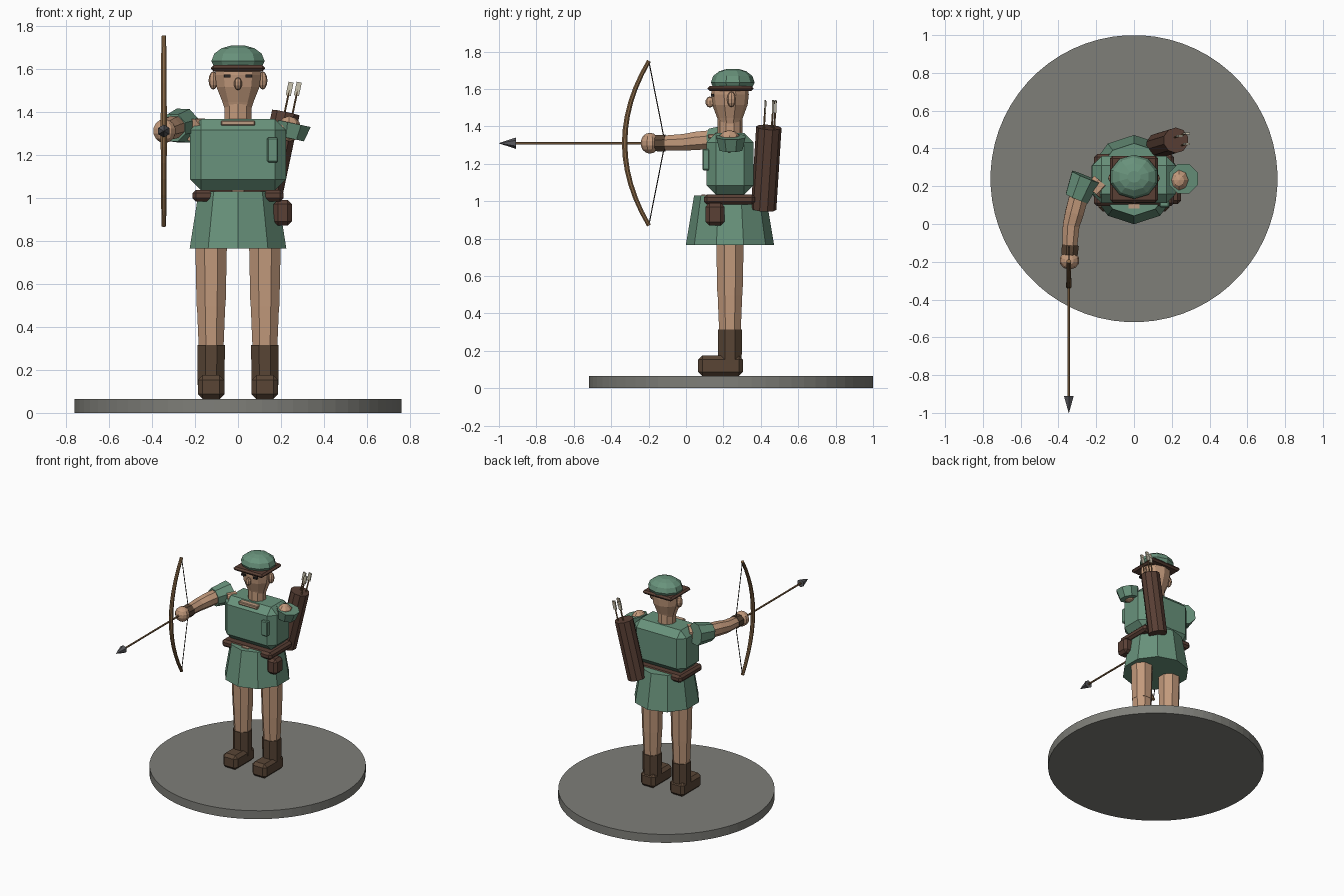
import bpy, bmesh, math
from mathutils import Vector, Matrix

if "Cube" in bpy.data.objects:
    bpy.data.objects.remove(bpy.data.objects["Cube"])


def mat(name, rgb):
    m = bpy.data.materials.new(name)
    m.diffuse_color = (*rgb, 1)
    m.use_nodes = True
    m.node_tree.nodes["Principled BSDF"].inputs["Base Color"].default_value = m.diffuse_color
    return m


GREEN = mat("tunic green", (0.14, 0.29, 0.20))
SKIN = mat("skin", (0.54, 0.32, 0.20))
BOOT = mat("boot brown", (0.10, 0.06, 0.036))
LEATHER = mat("leather", (0.10, 0.05, 0.035))
WOOD = mat("bow wood", (0.24, 0.135, 0.06))
STONE = mat("stone grey", (0.21, 0.21, 0.19))
STEEL = mat("steel", (0.10, 0.10, 0.11))
DARK = mat("dark", (0.025, 0.02, 0.018))
CREAM = mat("feather cream", (0.58, 0.54, 0.42))
TAN = mat("light trim", (0.50, 0.33, 0.22))


def finish(name, bm, material):
    bmesh.ops.recalc_face_normals(bm, faces=bm.faces)
    me = bpy.data.meshes.new(name)
    bm.to_mesh(me)
    bm.free()
    me.materials.append(material)
    ob = bpy.data.objects.new(name, me)
    bpy.context.collection.objects.link(ob)
    return ob


def box(name, lo, hi, material, bevel=0.0):
    lo, hi = Vector(lo), Vector(hi)
    bm = bmesh.new()
    bmesh.ops.create_cube(bm, size=1, matrix=Matrix.Translation((lo + hi) / 2) @ Matrix.Diagonal((*(hi - lo), 1)))
    if bevel:
        bmesh.ops.bevel(bm, geom=bm.edges[:], offset=bevel, segments=1, affect='EDGES')
    return finish(name, bm, material)


def ball(name, c, r, material, u=10, v=7, rot=None):
    bm = bmesh.new()
    m = Matrix.Translation(c) @ (rot or Matrix()) @ Matrix.Diagonal((*r, 1))
    bmesh.ops.create_uvsphere(bm, u_segments=u, v_segments=v, radius=1, matrix=m)
    return finish(name, bm, material)


def tube(name, rings, sides, material, squash=1.0, phase=0.5):
    """Loft of (point, radius) rings; phase rotates by parts of one side."""
    bm, loops = bmesh.new(), []
    pts = [Vector(p) for p, r in rings]
    for i, (p, r) in enumerate(rings):
        d = (pts[min(i + 1, len(pts) - 1)] - pts[max(i - 1, 0)]).normalized()
        a = Vector((1, 0, 0))
        if abs(d.x) > 0.9:
            a = Vector((0, 1, 0))
        a = (a - d * a.dot(d)).normalized()
        b = d.cross(a)
        ang = [2 * math.pi * (k + phase) / sides for k in range(sides)]
        loops.append([bm.verts.new(pts[i] + r * (a * math.cos(t) + b * squash * math.sin(t))) for t in ang])
    for l0, l1 in zip(loops, loops[1:]):
        for k in range(sides):
            n = (k + 1) % sides
            bm.faces.new((l0[k], l0[n], l1[n], l1[k]))
    bm.faces.new(loops[0])
    bm.faces.new(loops[-1])
    return finish(name, bm, material)


def upright(name, x, y, prof, sides, material, squash=1.0, phase=0.5):
    return tube(name, [((x, y, z), r) for z, r in prof], sides, material, squash, phase)


CY = 0.235
# Stand
upright("stand", 0, 0.24, [(0, 0.76), (0.065, 0.76)], 64, STONE)

# Legs and boots
for side, s in (("right", -1), ("left", 1)):
    x = 0.125 * s
    upright(side + "_thigh", x, CY, [(0.495, 0.073), (0.90, 0.082)], 8, SKIN)
    upright(side + "_shin", x, CY, [(0.25, 0.060), (0.495, 0.071)], 8, SKIN)
    upright(side + "_boot_shaft", x, CY, [(0.13, 0.068), (0.315, 0.069)], 8, BOOT)
    box(side + "_boot_foot", (x - 0.062, 0.065, 0.065), (x + 0.062, 0.305, 0.175), BOOT, 0.022)

# Tunic
upright("skirt", 0, CY, [(0.765, 0.236), (1.03, 0.192)], 10, GREEN)
box("torso", (-0.222, 0.11, 1.035), (0.222, 0.36, 1.365), GREEN, 0.05)
box("chest_flap", (0.135, 0.088, 1.165), (0.187, 0.125, 1.28), GREEN, 0.006)
box("neckline", (-0.08, 0.118, 1.335), (0.08, 0.165, 1.36), TAN, 0.005)

# Belt
box("belt", (-0.212, 0.095, 0.982), (0.212, 0.37, 1.037), LEATHER, 0.016)
box("buckle", (-0.028, 0.083, 1.018), (0.028, 0.105, 1.036), TAN)
box("pouch", (0.165, 0.105, 0.87), (0.25, 0.205, 0.99), LEATHER, 0.02)

# Head
upright("neck", 0, CY, [(1.33, 0.066), (1.44, 0.066)], 10, SKIN)
upright("head", 0, CY, [(1.415, 0.066), (1.445, 0.076), (1.515, 0.105), (1.57, 0.112), (1.61, 0.108)],
        10, SKIN, 0.9)
ball("nose", (0, 0.128, 1.53), (0.019, 0.024, 0.03), SKIN, 8, 5)
for side, s in (("right", -1), ("left", 1)):
    ball(side + "_ear", (0.115 * s, 0.243, 1.545), (0.022, 0.024, 0.042), SKIN, 8, 6)
    box(side + "_eye", (0.05 * s - 0.016, 0.133, 1.559), (0.05 * s + 0.016, 0.15, 1.573), DARK)

# Cap
box("cap_brim", (-0.126, 0.115, 1.588), (0.126, 0.36, 1.616), LEATHER, 0.012)
upright("cap", 0, 0.25, [(1.60, 0.112), (1.635, 0.13), (1.67, 0.116), (1.695, 0.08), (1.707, 0.035)],
        10, GREEN, 0.9)

# Bow arm
tube("right_shoulder", [((-0.17, 0.22, 1.315), 0.058), ((-0.215, 0.17, 1.315), 0.055)], 8, SKIN)
tube("right_sleeve", [((-0.255, 0.25, 1.335), 0.085), ((-0.303, 0.135, 1.325), 0.068)], 8, GREEN)
tube("right_arm", [((-0.275, 0.21, 1.335), 0.055), ((-0.315, 0.06, 1.323), 0.053),
                   ((-0.333, -0.01, 1.315), 0.048), ((-0.342, -0.15, 1.31), 0.041)], 8, SKIN)
tube("right_bracer", [((-0.337, -0.112, 1.31), 0.049), ((-0.341, -0.165, 1.31), 0.046)], 8, BOOT)
ball("right_hand", (-0.342, -0.193, 1.31), (0.055, 0.05, 0.056), SKIN, 10, 7)

# Drawing arm, folded at the shoulder
tube("left_sleeve", [((0.247, 0.24, 1.275), 0.066), ((0.262, 0.24, 1.345), 0.084)], 8, GREEN)
ball("left_arm", (0.238, 0.232, 1.32), (0.055, 0.062, 0.06), SKIN, 8, 6)

# Bow, string and nocked arrow
BX, BZ = -0.345, 1.31
bow = []
for i in range(13):
    t = -1 + i / 6
    bow.append(((BX, -0.328 + 0.13 * t * t, BZ + 0.44 * t), 0.016 - 0.004 * abs(t)))
tube("bow", bow, 8, WOOD)
for name, t in (("lower", -1), ("upper", 1)):
    tube(name + "_string", [((BX, -0.198, BZ + 0.435 * t), 0.003), ((BX, -0.112, BZ), 0.003)], 5, DARK)
tube("arrow_shaft", [((BX, -0.11, BZ), 0.007), ((BX, -0.92, BZ), 0.007)], 6, WOOD)
tube("arrow_head", [((BX, -0.91, BZ), 0.03), ((BX, -1.0, BZ), 0.001)], 6, STEEL)

# Quiver with spare arrows
q0, q1 = Vector((0.13, 0.415, 0.958)), Vector((0.222, 0.443, 1.395))
tube("quiver", [(q0, 0.068), (q1, 0.068)], 10, LEATHER)
axis = (q1 - q0).normalized()
for i, (dx, dy) in enumerate(((-0.018, 0.012), (0.02, -0.03), (0.02, 0.025))):
    a = q1 + Vector((dx, dy, -0.06))
    b = a + axis * 0.205
    tube("spare_shaft_%d" % i, [(a, 0.005), (b, 0.005)], 6, WOOD)
    f = box("fletching_%d" % i, (-0.012, -0.005, -0.032), (0.012, 0.005, 0.032), CREAM)
    f.matrix_world = Matrix.Translation(b - axis * 0.03) @ axis.to_track_quat('Z', 'Y').to_matrix().to_4x4()
    # Keep the vane's flat side toward the front
    f.matrix_world = Matrix.Translation(b - axis * 0.03) @ Matrix.Rotation(math.atan2(axis.x, axis.z), 4, 'Y')
